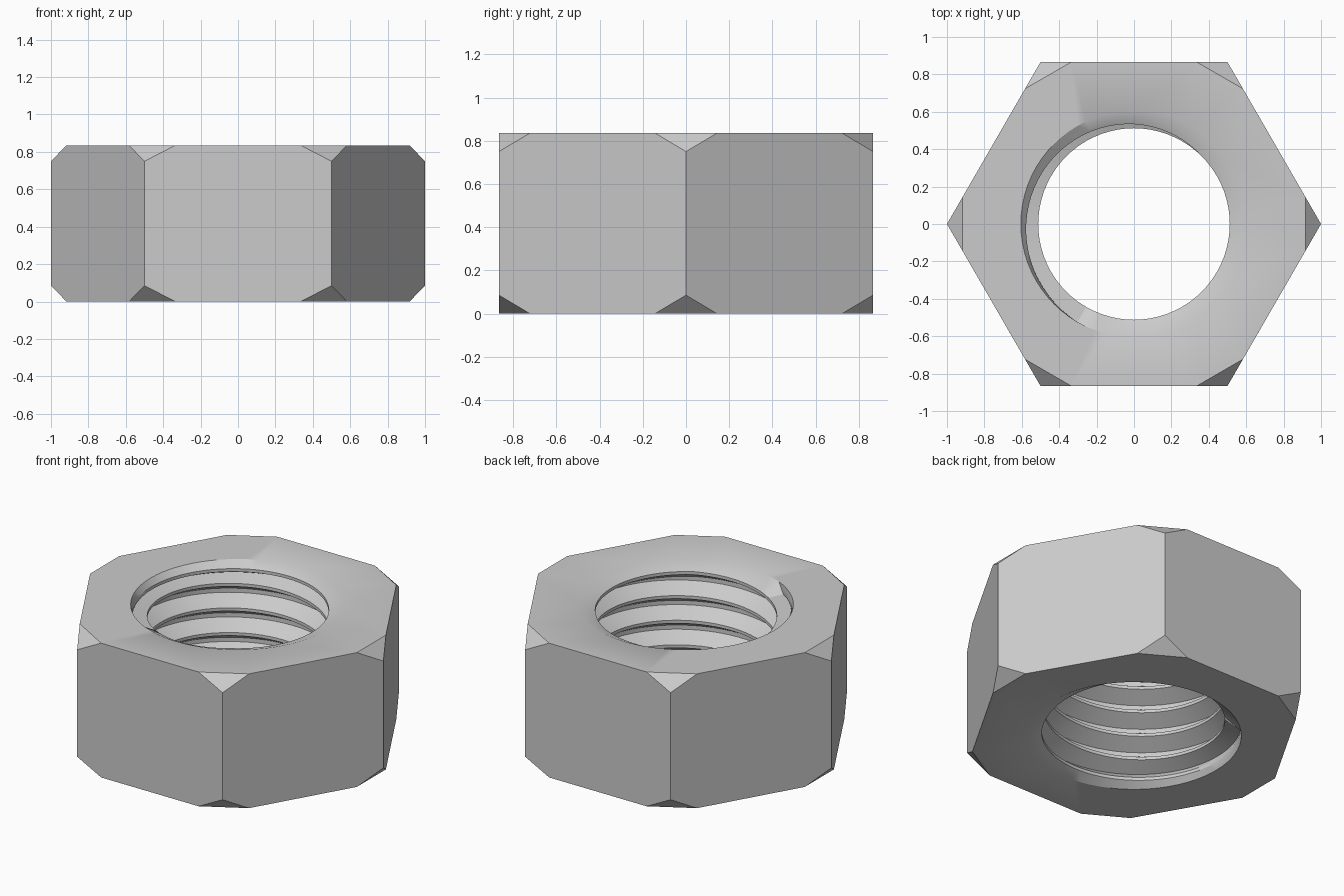
import bpy, bmesh, math

cube = bpy.data.objects.get("Cube")
if cube:
    bpy.data.objects.remove(cube, do_unlink=True)

HEIGHT, CUT, CHAMFER = 0.835, 0.165, 0.085
MINOR, MAJOR, PITCH = 0.512, 0.605, 0.153
FLAT, FLANK, INSET = 0.0096, 0.054, 0.044   # half crest, flank rise, end margin
STEP = 5                                    # degrees per thread segment
TOP_END, BOTTOM_END, RUNOUT = 240, -2020, 195

bm = bmesh.new()
cache = {}


def vert(x, y, z):
    key = (round(x, 5), round(y, 5), round(z, 5))
    if key not in cache:
        cache[key] = bm.verts.new(key)
    return cache[key]


def polar(radius, degrees, z):
    a = math.radians(degrees % 360)
    return vert(radius * math.cos(a), radius * math.sin(a), z)


def face(*points):
    points = list(dict.fromkeys(points))
    if len(points) > 2 and bm.faces.get(points) is None:
        bm.faces.new(points)


# Thread: a helix whose crest fades into the wall at both ends
def crest(t):
    if t > TOP_END:
        return MAJOR, HEIGHT, HEIGHT
    if t < BOTTOM_END:
        return MAJOR, 0, 0
    z = HEIGHT - INSET + PITCH * (t + 60) / 360
    z = max(INSET, min(HEIGHT - INSET, z))
    fade = max(0, 1 - (TOP_END - t) / RUNOUT, 1 - (t - BOTTOM_END) / RUNOUT)
    return MINOR + (MAJOR - MINOR) * fade, z - FLAT, z + FLAT


def thread_section(t):
    radius, low, high = crest(t)
    next_radius, next_low, _ = crest(t + 360)
    if t + 360 > TOP_END:
        root = (HEIGHT, HEIGHT)
    elif t < BOTTOM_END:
        root = (0, 0)
    else:
        middle = (high + next_low) / 2
        root = (min(high + FLANK, middle), max(next_low - FLANK, middle))
    return [polar(radius, t, low), polar(radius, t, high),
            polar(MAJOR, t, root[0]), polar(MAJOR, t, root[1]),
            polar(next_radius, t, next_low)]


for t in range(BOTTOM_END - 360 - STEP, TOP_END + STEP, STEP):
    a, b = thread_section(t), thread_section(t + STEP)
    for i in range(4):
        face(a[i], b[i], b[i + 1], a[i + 1])


# Hexagonal body with a flat chamfer on every corner
def cut_point(corner, side, z):
    a = math.radians(60 * corner)
    b = math.radians(60 * (corner + side))
    return vert(math.cos(a) * (1 - CUT) + math.cos(b) * CUT,
                math.sin(a) * (1 - CUT) + math.sin(b) * CUT, z)


for k in range(6):
    n = (k + 1) % 6
    face(cut_point(k, 1, 0), cut_point(n, -1, 0),
         polar(1, 60 * n, CHAMFER), polar(1, 60 * n, HEIGHT - CHAMFER),
         cut_point(n, -1, HEIGHT), cut_point(k, 1, HEIGHT),
         polar(1, 60 * k, HEIGHT - CHAMFER), polar(1, 60 * k, CHAMFER))
    for z, tip in ((0, CHAMFER), (HEIGHT, HEIGHT - CHAMFER)):
        face(cut_point(k, -1, z), polar(1, 60 * k, tip), cut_point(k, 1, z))

# End faces between the outline and the bore rim
for z in (0, HEIGHT):
    outline = [cut_point(k, s, z) for k in range(6) for s in (-1, 1)]

    def nearest(v):
        return max(outline, key=lambda c: v.co.xy.normalized().dot(c.co.xy.normalized()))

    for t in range(0, 360, STEP):
        p, q = polar(MAJOR, t, z), polar(MAJOR, t + STEP, z)
        face(p, q, nearest(p))
        face(q, nearest(p), nearest(q))

bmesh.ops.recalc_face_normals(bm, faces=bm.faces[:])
mesh = bpy.data.meshes.new("hex_nut")
bm.to_mesh(mesh)
bm.free()

# Steel colour
steel = bpy.data.materials.new("steel_grey")
steel.use_nodes = True
colour = (0.6, 0.6, 0.6, 1)
steel.diffuse_color = colour
steel.node_tree.nodes["Principled BSDF"].inputs["Base Color"].default_value = colour
mesh.materials.append(steel)

nut = bpy.data.objects.new("hex_nut", mesh)
bpy.context.collection.objects.link(nut)
bpy.ops.object.select_all(action="DESELECT")
nut.select_set(True)
bpy.context.view_layer.objects.active = nut
bpy.ops.object.shade_smooth_by_angle(angle=math.radians(30))
